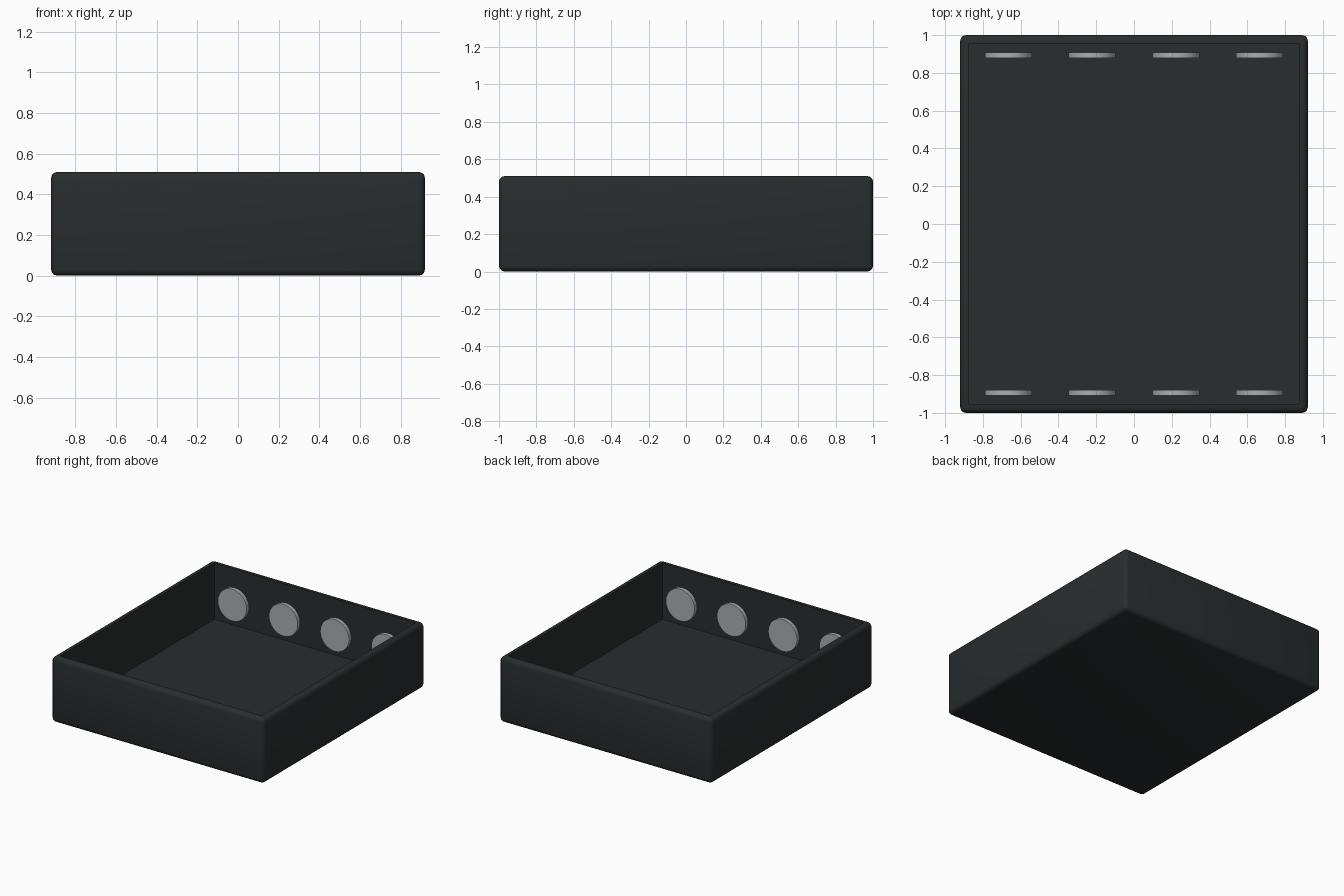
import bpy, bmesh, math

if "Cube" in bpy.data.objects:
    bpy.data.objects.remove(bpy.data.objects["Cube"])

W, D, H = 1.84, 2.0, 0.51      # outer size
WALL, FLOOR, R = 0.055, 0.07, 0.03


def material(name, rgb):
    m = bpy.data.materials.new(name)
    m.diffuse_color = (*rgb, 1)
    m.use_nodes = True
    m.node_tree.nodes["Principled BSDF"].inputs["Base Color"].default_value = m.diffuse_color
    return m


dark = material("dark_plastic", (0.022, 0.026, 0.028))
metal = material("grey_metal", (0.40, 0.42, 0.44))


def finish(obj, mat):
    obj.data.materials.append(mat)
    bpy.ops.object.select_all(action='DESELECT')
    obj.select_set(True)
    bpy.context.view_layer.objects.active = obj
    bpy.ops.object.shade_smooth_by_angle(angle=math.radians(35))


# Open tray: rounded box with its top inset and pushed down to the floor
bm = bmesh.new()
bmesh.ops.create_cube(bm, size=1)
for v in bm.verts:
    v.co = (v.co.x * W, v.co.y * D, (v.co.z + 0.5) * H)
bmesh.ops.bevel(bm, geom=bm.edges[:], offset=R, segments=3, profile=0.5,
                affect='EDGES')
bm.normal_update()
top = max(bm.faces, key=lambda f: f.calc_center_median().z)
bmesh.ops.inset_region(bm, faces=[top], thickness=WALL - R)
ext = bmesh.ops.extrude_discrete_faces(bm, faces=[top])
for v in ext["faces"][0].verts:
    v.co.z = FLOOR
bmesh.ops.recalc_face_normals(bm, faces=bm.faces[:])
mesh = bpy.data.meshes.new("tray")
bm.to_mesh(mesh)
bm.free()
tray = bpy.data.objects.new("tray", mesh)
bpy.context.collection.objects.link(tray)
finish(tray, dark)

# Row of four contact discs along the front and back walls
for side, y in (("front", -0.893), ("back", 0.893)):
    for i, x in enumerate((-0.665, -0.222, 0.222, 0.665)):
        bpy.ops.mesh.primitive_cylinder_add(
            vertices=32, radius=0.125, depth=0.03,
            location=(x, y, 0.265), rotation=(math.pi / 2, 0, 0))
        disc = bpy.context.object
        disc.name = f"{side}_disc_{i + 1}"
        finish(disc, metal)
